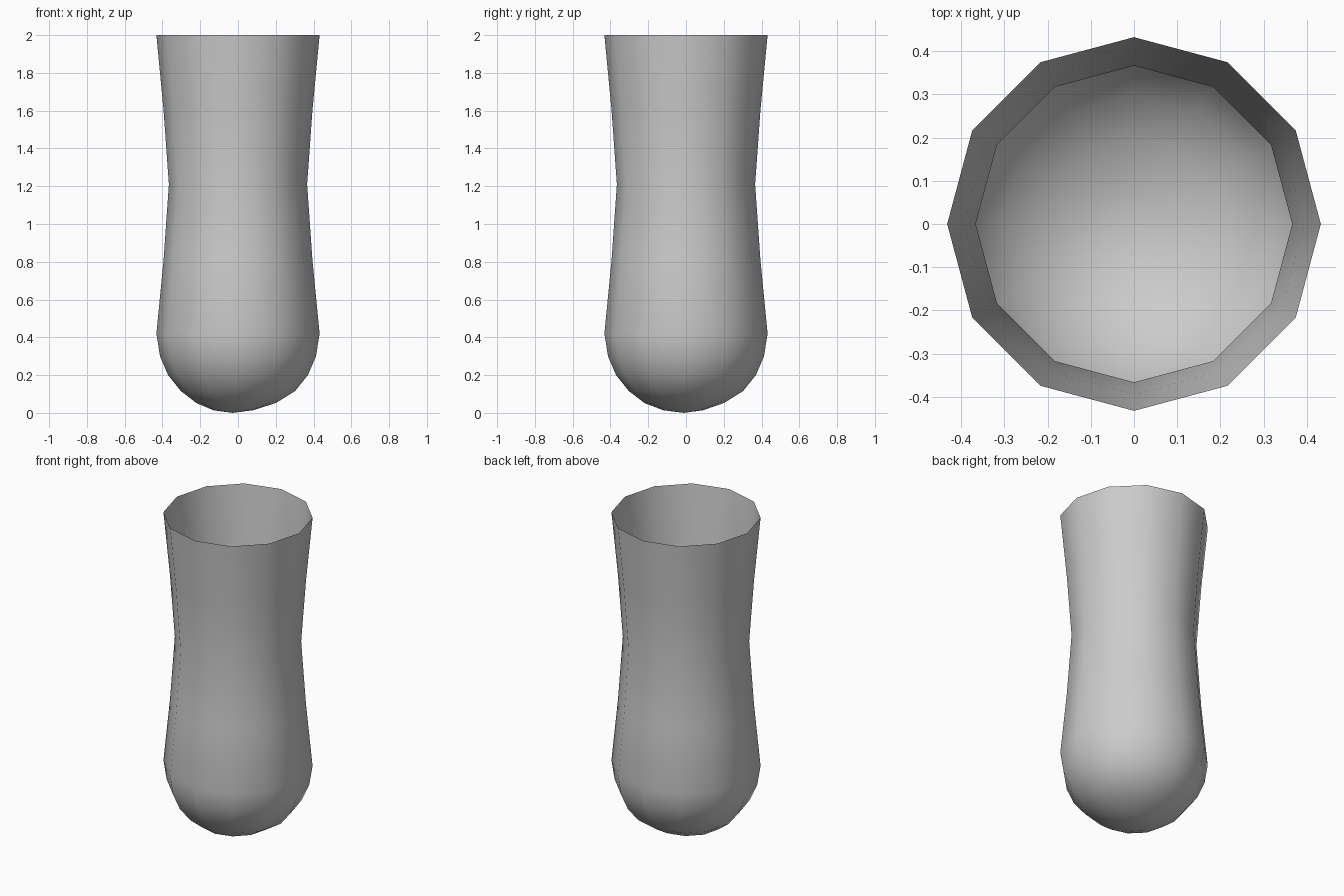
import bpy, bmesh, math

if "Cube" in bpy.data.objects:
    bpy.data.objects.remove(bpy.data.objects["Cube"])

SIDES = 12
# (radius, height, sideways drift of the ring in x, in y), rim down to rounded base
PROFILE = [
    (0.432, 2.00, 0, 0), (0.394, 1.60, 0, 0), (0.366, 1.21, 0, 0),
    (0.394, 0.81, 0, 0), (0.432, 0.42, 0, 0), (0.413, 0.30, 0, 0),
    (0.370, 0.20, 0, 0), (0.302, 0.115, 0, 0), (0.210, 0.052, -0.01, -0.01),
    (0.105, 0.014, -0.025, -0.015),
]

# Open-topped thin vessel body
bm = bmesh.new()
rings = []
for r, z, dx, dy in PROFILE:
    rings.append([bm.verts.new((r * math.cos(a) + dx, r * math.sin(a) + dy, z))
                  for a in (math.tau * i / SIDES for i in range(SIDES))])
for upper, lower in zip(rings, rings[1:]):
    for i in range(SIDES):
        j = (i + 1) % SIDES
        bm.faces.new((upper[i], lower[i], lower[j], upper[j]))

# Close the rounded base with a fan
tip = bm.verts.new((-0.03, -0.01, 0))
for i in range(SIDES):
    bm.faces.new((rings[-1][i], tip, rings[-1][(i + 1) % SIDES]))
bmesh.ops.recalc_face_normals(bm, faces=bm.faces)
for f in bm.faces:
    f.smooth = True

mesh = bpy.data.meshes.new("vessel")
bm.to_mesh(mesh)
bm.free()
bpy.context.collection.objects.link(bpy.data.objects.new("vessel", mesh))
